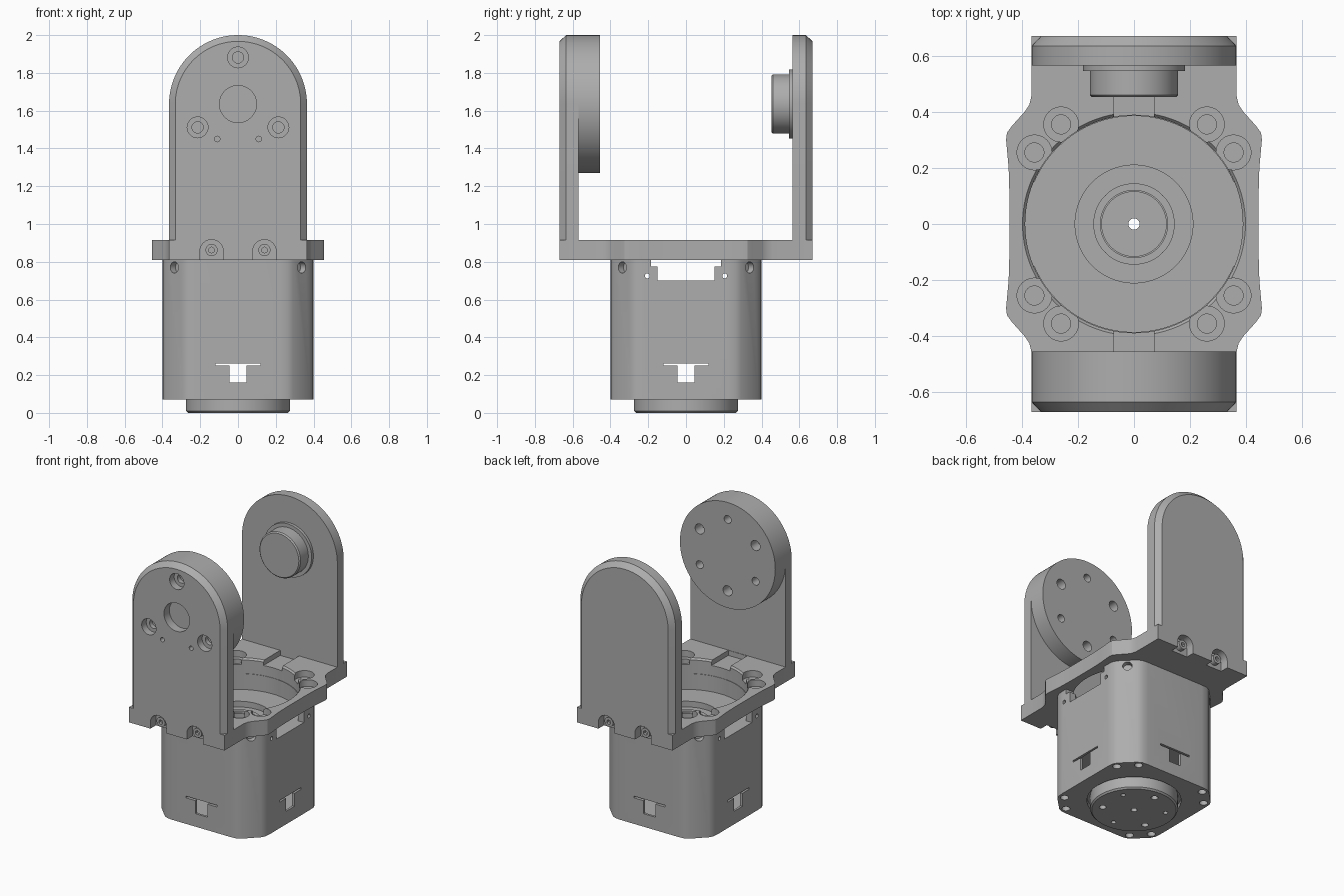
import bpy, bmesh, math
from mathutils import Vector, Matrix

cube = bpy.data.objects.get("Cube")
if cube:
    bpy.data.objects.remove(cube, do_unlink=True)

metal = bpy.data.materials.new("satin_grey")
metal.use_nodes = True
GREY = (0.42, 0.42, 0.42, 1)
metal.diffuse_color = GREY
metal.node_tree.nodes["Principled BSDF"].inputs["Base Color"].default_value = GREY


def finish(bm, name):
    bmesh.ops.recalc_face_normals(bm, faces=bm.faces)
    mesh = bpy.data.meshes.new(name)
    bm.to_mesh(mesh)
    bm.free()
    mesh.materials.append(metal)
    obj = bpy.data.objects.new(name, mesh)
    bpy.context.collection.objects.link(obj)
    return obj


def cyl(name, p, q, r, r2=None, seg=96):
    """Cylinder or cone from point p to point q."""
    p, q = Vector(p), Vector(q)
    turn = (q - p).to_track_quat('Z', 'Y').to_matrix().to_4x4()
    bm = bmesh.new()
    bmesh.ops.create_cone(bm, cap_ends=True, segments=seg, radius1=r,
                          radius2=r if r2 is None else r2, depth=(q - p).length,
                          matrix=Matrix.Translation((p + q) / 2) @ turn)
    return finish(bm, name)


def box(name, lo, hi):
    lo, hi = Vector(lo), Vector(hi)
    bm = bmesh.new()
    bmesh.ops.create_cube(bm, size=1, matrix=Matrix.Translation((lo + hi) / 2)
                          @ Matrix.Diagonal((*(hi - lo), 1)))
    return finish(bm, name)


def loft(name, rings):
    """Solid through matching closed rings, capped at both ends."""
    bm = bmesh.new()
    rows = [[bm.verts.new(p) for p in ring] for ring in rings]
    n = len(rows[0])
    for a, b in zip(rows, rows[1:]):
        for i in range(n):
            j = (i + 1) % n
            bm.faces.new((a[i], a[j], b[j], b[i]))
    bm.faces.new(rows[0])
    bm.faces.new(rows[-1])
    return finish(bm, name)


def cut(obj, *cutters):
    for c in cutters:
        mod = obj.modifiers.new("cut", 'BOOLEAN')
        mod.operation, mod.solver, mod.object = 'DIFFERENCE', 'EXACT', c
        bpy.context.view_layer.objects.active = obj
        bpy.ops.object.modifier_apply(modifier=mod.name)
        bpy.data.objects.remove(c, do_unlink=True)


def quad_outline(quarter):
    """Mirror a +x +y outline (from the y end to the x axis) into all quadrants."""
    right = quarter + [(x, -y) for x, y in reversed(quarter) if y]
    return right + [(-x, -y) for x, y in right]


def prism(name, outline, z0, z1):
    return loft(name, [[(x, y, z) for x, y in outline] for z in (z0, z1)])


SIGNS = [(sx, sy) for sx in (-1, 1) for sy in (-1, 1)]
SCREWS = [(sx * x, sy * y) for sx, sy in SIGNS for x, y in ((.26, .355), (.355, .255))]
PIVOT = 1.635

# Motor housing: square can with rounded chamfered corners
can = quad_outline([(.22, .4), (.262, .397), (.292, .382), (.382, .292), (.397, .262), (.4, .22)])
housing = prism("motor_housing", can, .07, .81)
cut(housing, cyl("bore", (0, 0, .15), (0, 0, .9), .385),
    cyl("rotor_recess", (0, 0, 0), (0, 0, .1), .295),
    cyl("shaft_hole", (0, 0, 0), (0, 0, .3), .02, seg=24))
# Connector openings at the top of both sides
cut(housing, box("window", (-.5, -.15, .7), (.5, .15, .78)),
    box("window_top", (-.5, -.185, .775), (.5, .185, .9)))
for s in (-1, 1):
    cut(housing, cyl("pin_hole", (-.5, s * .205, .725), (.5, s * .205, .725), .013, seg=16))
# Cable slots near the bottom of each wall
cut(housing, box("slot_y", (-.045, -.5, .16), (.045, .5, .25)),
    box("slit_y", (-.12, -.5, .25), (.12, .5, .262)),
    box("slot_x", (-.5, -.045, .16), (.5, .045, .25)),
    box("slit_x", (-.5, -.12, .25), (.5, .12, .262)))
# Corner holes and bottom screw holes
for sx, sy in SIGNS:
    cut(housing, cyl("corner_hole", (sx * .31, sy * .31, .77), (sx * .4, sy * .4, .77), .03, seg=24))
for x, y in SCREWS:
    cut(housing, cyl("bottom_hole", (x, y, 0), (x, y, .12), .026, seg=24))

# Motor core inside the housing
core = cyl("motor_core", (0, 0, .28), (0, 0, .7), .389)
cut(core, cyl("hub_recess", (0, 0, .66), (0, 0, .8), .21),
    cyl("bearing_recess", (0, 0, .6), (0, 0, .8), .115),
    cyl("shaft_hole", (0, 0, .2), (0, 0, .8), .02, seg=24))
lip = cyl("hub_lip", (0, 0, .65), (0, 0, .675), .145)
cut(lip, cyl("lip_hole", (0, 0, .6), (0, 0, .7), .12))

# Output disc under the housing
rotor = loft("output_disc", [[(r * math.cos(a), r * math.sin(a), z)
             for a in [math.tau * i / 96 for i in range(96)]]
             for r, z in ((.265, 0), (.275, .01), (.275, .11))])
cut(rotor, cyl("shaft_hole", (0, 0, -.1), (0, 0, .3), .02, seg=24))
for i in range(6):
    a = math.radians(30 + 60 * i)
    x, y = .2 * math.cos(a), .2 * math.sin(a)
    cut(rotor, cyl("disc_hole", (x, y, -.1), (x, y, .06), .022 if i % 2 else .015, seg=24))

# Bracket base with flared sides
flange = quad_outline([(.365, .67), (.365, .46), (.373, .425), (.39, .4), (.435, .35),
                       (.453, .325), (.456, .3), (.447, .2), (.444, .1), (.444, 0)])
base = prism("bracket_base", flange, .81, .915)
cut(base, cyl("base_bore", (0, 0, .7), (0, 0, 1), .388),
    cyl("bore_chamfer", (0, 0, .9), (0, 0, .93), .385, .41),
    box("cable_channel", (-.072, -.565, .88), (.072, .565, 1)))
for x, y in SCREWS:
    cut(base, cyl("counterbore", (x, y, .87), (x, y, 1), .062, seg=40),
        cyl("screw_hole", (x, y, .83), (x, y, .9), .034, seg=24))
# Arched screw pockets at both ends
for s in (-1, 1):
    for x in (-.14, .14):
        cut(base, cyl("arch", (x, s * .61, .855), (x, s * .7, .855), .062, seg=48),
            box("arch_leg", (x - .062, min(s * .61, s * .7), .7), (x + .062, max(s * .61, s * .7), .855)))
        head = cyl("end_screw", (x, s * .6, .862), (x, s * .645, .862), .032, seg=32)
        cut(head, cyl("socket", (x, s * .625, .862), (x, s * .7, .862), .016, seg=6))


def arm_ring(half, y):
    arc = [math.pi * i / 48 for i in range(49)]
    return ([(half, y, .915)] + [(half * math.cos(a), y, PIVOT + half * math.sin(a)) for a in arc]
            + [(-half, y, .915)])


# Upright arms with chamfered outer edges
front_arm = loft("front_arm", [arm_ring(.365, -.568), arm_ring(.365, -.635), arm_ring(.332, -.67)])
back_arm = loft("back_arm", [arm_ring(.365, .565), arm_ring(.365, .635), arm_ring(.332, .67)])

# Front arm holes
cut(front_arm, cyl("centre_hole", (0, -.8, PIVOT), (0, -.61, PIVOT), .098, seg=64))
for deg in (90, 210, 330):
    x, z = .247 * math.cos(math.radians(deg)), PIVOT + .247 * math.sin(math.radians(deg))
    cut(front_arm, cyl("arm_counterbore", (x, -.8, z), (x, -.62, z), .055, seg=32),
        cyl("arm_screw_hole", (x, -.8, z), (x, -.59, z), .03, seg=24))
for x in (-.11, .11):
    cut(front_arm, cyl("dowel_hole", (x, -.8, 1.45), (x, -.63, 1.45), .015, seg=16))

# Drive disc on the inner side of the front arm
drive = cyl("drive_disc", (0, -.568, PIVOT), (0, -.455, PIVOT), .365)
for i in range(6):
    a = math.radians(30 + 60 * i)
    x, z = .247 * math.cos(a), PIVOT + .247 * math.sin(a)
    cut(drive, cyl("drive_hole", (x, -.53, z), (x, -.4, z), .027 if i % 2 else .035, seg=24))

# Idler pivot on the inner side of the back arm
cyl("idler_washer", (0, .565, PIVOT), (0, .545, PIVOT), .182)
cyl("idler_boss", (0, .55, PIVOT), (0, .46, PIVOT), .157)
cyl("idler_boss_edge", (0, .46, PIVOT), (0, .452, PIVOT), .157, .149)

# Smooth the round faces, keep the edges sharp
for obj in bpy.context.collection.objects:
    if obj.type == 'MESH' and metal.name in obj.data.materials:
        bpy.ops.object.select_all(action='DESELECT')
        obj.select_set(True)
        bpy.context.view_layer.objects.active = obj
        bpy.ops.object.shade_smooth_by_angle(angle=math.radians(28))
